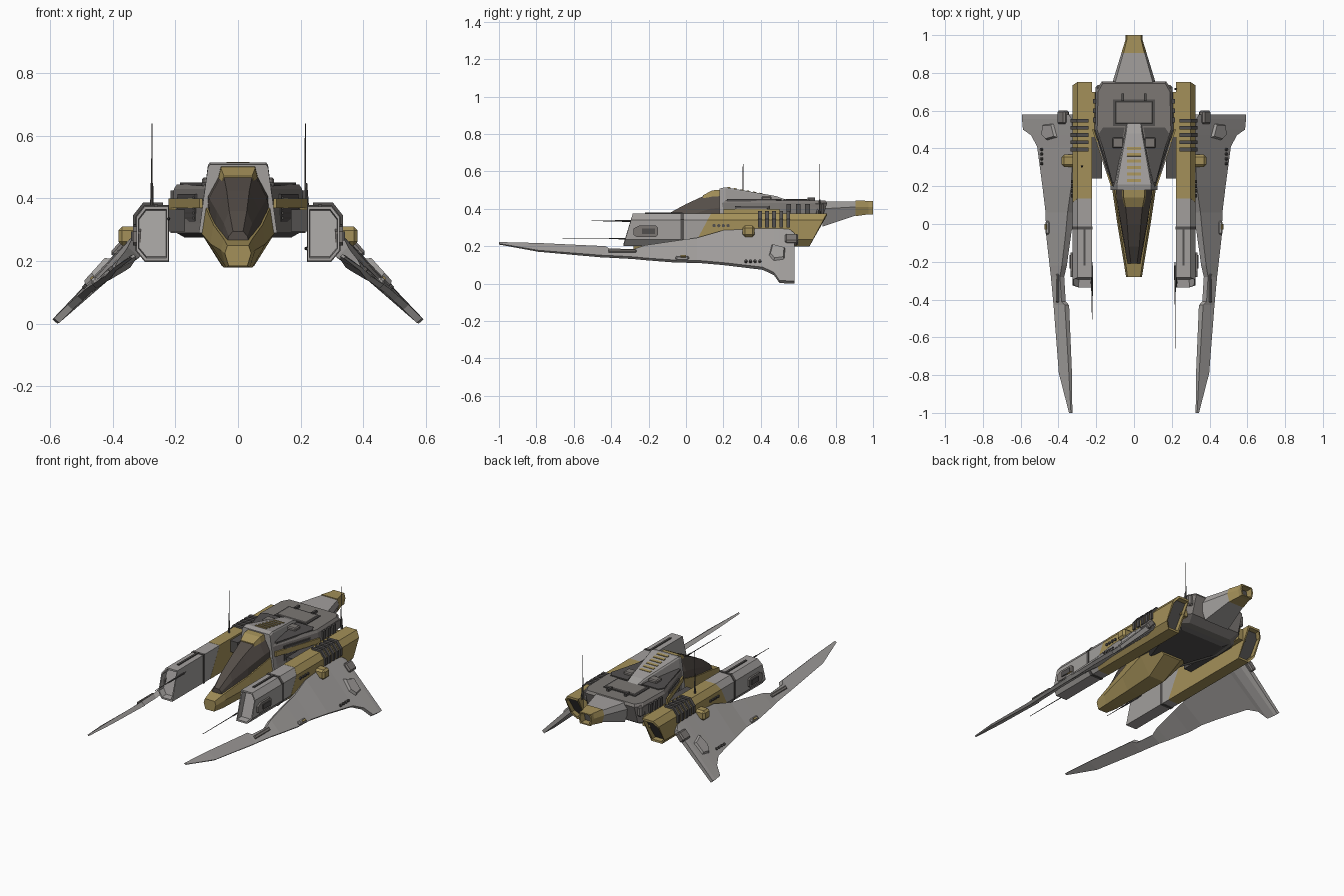
import bpy, bmesh
from math import radians
from mathutils import Matrix, Vector, Euler


def material(name, r, g, b):
    m = bpy.data.materials.new(name)
    m.diffuse_color = (r, g, b, 1)
    return m


GREY = material("hull_grey", .36, .345, .335)
MID = material("mid_grey", .2, .185, .175)
DARK = material("dark_grey", .085, .08, .078)
GLASS = material("canopy_glass", .09, .075, .065)
GOLD = material("gold_paint", .37, .28, .10)


def finish(name, bm, mat, mirror):
    bmesh.ops.recalc_face_normals(bm, faces=bm.faces)
    me = bpy.data.meshes.new(name)
    bm.to_mesh(me)
    bm.free()
    me.materials.append(mat)
    ob = bpy.data.objects.new(name, me)
    bpy.context.collection.objects.link(ob)
    if mirror:
        ob.modifiers.new("mirror", 'MIRROR').use_mirror_merge = False
    return ob


def loft(name, rings, mat, mirror=False):
    """Skin a run of equal-length rings and cap both ends."""
    bm = bmesh.new()
    rows = [[bm.verts.new(p) for p in r] for r in rings]
    n = len(rows[0])
    for a, b in zip(rows, rows[1:]):
        for i in range(n):
            bm.faces.new((a[i], a[(i + 1) % n], b[(i + 1) % n], b[i]))
    bm.faces.new(rows[0])
    bm.faces.new(rows[-1][::-1])
    return finish(name, bm, mat, mirror)


def boxes(name, centres, size, mat, rot=(0, 0, 0), mirror=False, bevel=0):
    bm = bmesh.new()
    turn = Euler([radians(a) for a in rot]).to_matrix().to_4x4()
    for c in centres:
        m = Matrix.Translation(c) @ turn @ Matrix.Diagonal((*size, 1))
        bmesh.ops.create_cube(bm, size=1, matrix=m)
    if bevel:
        bmesh.ops.bevel(bm, geom=bm.edges[:], offset=bevel, segments=1, affect='EDGES')
    return finish(name, bm, mat, mirror)


def rods(name, spans, r1, r2, mat, mirror=False, sides=8):
    bm = bmesh.new()
    for a, b in spans:
        a, b = Vector(a), Vector(b)
        m = Matrix.Translation((a + b) / 2) @ (b - a).to_track_quat('Z', 'Y').to_matrix().to_4x4()
        bmesh.ops.create_cone(bm, cap_ends=True, segments=sides, radius1=r1, radius2=r2,
                              depth=(b - a).length, matrix=m)
    return finish(name, bm, mat, mirror)


def sym(y, pts):
    """Symmetric cross-section at y from right-hand (x, z) points."""
    return [(x, y, z) for x, z in pts] + [(-x, y, z) for x, z in reversed(pts)]


def plan(z, pts):
    """Symmetric plan outline at height z from right-hand (x, y) points."""
    return [(x, y, z) for x, y in pts] + [(-x, y, z) for x, y in reversed(pts)]


# main fuselage
loft("fuselage", [
    plan(.29, [(.11, .18), (.215, .48), (.205, .62), (.15, .67)]),
    plan(.32, [(.11, .18), (.215, .50), (.21, .68), (.17, .72)]),
    plan(.43, [(.105, .19), (.205, .50), (.20, .71), (.17, .755)]),
    plan(.445, [(.10, .20), (.195, .50), (.19, .70), (.165, .745)])], MID)
loft("fuselage_belly", [
    plan(.275, [(.09, .25), (.17, .48), (.15, .60)]),
    plan(.295, [(.10, .22), (.205, .48), (.19, .63)])], DARK)
tri = [(.05, .51), (.165, .51), (.185, .48), (.115, .22), (.10, .22)]
loft("shoulder_plate", [[(x, y, z) for x, y in tri] for z in (.44, .451)], DARK, True)
edge = [(.113, .2), (.212, .5), (.222, .5), (.123, .2)]
loft("shoulder_trim", [[(x, y, z) for x, y in edge] for z in (.37, .40)], GOLD, True)
boxes("nacelle_mount", [(.215, .58, .335)], (.05, .24, .07), GOLD, mirror=True)
boxes("nacelle_strut", [(.2, .42, .33)], (.06, .36, .07), DARK, mirror=True)
boxes("side_grille_panel", [(.160, .355, .37)], (.012, .19, .09), DARK, (0, 0, -17), True)
boxes("side_grille_bars", [(.164, .354, .338 + i * .016) for i in range(5)],
      (.014, .17, .006), MID, (0, 0, -17), True)
boxes("side_rear_ribs", [(.208, y, .375) for y in (.55, .60, .65)], (.016, .025, .10), DARK, mirror=True)

# roof details
boxes("roof_hatch", [(0, .59, .445)], (.2, .12, .016), MID, bevel=.004)
boxes("hatch_frame", [(0, .59, .444)], (.22, .14, .012), DARK)
boxes("roof_handles", [(.06, .67, .45)], (.014, .04, .02), DARK, mirror=True)
boxes("roof_vent", [(.085, .43, .455)], (.06, .055, .025), MID, mirror=True, bevel=.006)
boxes("rear_corner_block", [(.185, .69, .40)], (.035, .09, .07), MID, mirror=True, bevel=.01)

# tail boom with hollow gold end
loft("tail_boom", [sym(.73, [(.105, .44), (.12, .40), (.085, .305)]),
                   sym(.91, [(.055, .44), (.065, .41), (.05, .365)])], GREY)
g0 = [(.055, .445), (.067, .41), (.052, .36)]
g1 = [(.038, .442), (.045, .41), (.036, .37)]
g2 = [(.030, .435), (.036, .41), (.028, .377)]
loft("tail_tip", [sym(.905, g0), sym(.975, g1), sym(1, g1), sym(1, g2), sym(.95, g2)], GOLD)
loft("tail_tip_core", [sym(.94, g2), sym(.957, g2)], DARK)

# cockpit pod
loft("cockpit_hull", [
    sym(-.28, [(.034, .25), (.042, .225), (.030, .185)]),
    sym(-.20, [(.045, .27), (.055, .235), (.038, .18)]),
    sym(.00, [(.078, .315), (.088, .255), (.046, .18)]),
    sym(.20, [(.105, .375), (.118, .29), (.052, .185)]),
    sym(.34, [(.105, .375), (.118, .295), (.06, .265)])], GOLD)
loft("canopy", [
    sym(-.21, [(.016, .295), (.030, .28), (.036, .255)]),
    sym(-.12, [(.028, .36), (.045, .32), (.052, .27)]),
    sym(.00, [(.036, .425), (.068, .36), (.072, .30)]),
    sym(.13, [(.048, .485), (.092, .40), (.09, .34)]),
    sym(.21, [(.052, .495), (.098, .41), (.1, .36)])], GLASS)
loft("canopy_cap", [
    sym(.09, [(.045, .472), (.05, .455)]),
    sym(.14, [(.055, .498), (.062, .465)]),
    sym(.22, [(.055, .505), (.065, .465)])], GOLD)
loft("cockpit_hood", [
    sym(.18, [(.09, .508), (.096, .50), (.125, .29)]),
    sym(.21, [(.09, .515), (.096, .507), (.125, .29)]),
    sym(.48, [(.042, .468), (.047, .46), (.06, .30)]),
    sym(.54, [(.034, .447), (.038, .44), (.045, .30)])], GREY)
boxes("hood_slats", [(0, .23 + i * .034, .511 - i * .0063) for i in range(6)],
      (.075, .016, .01), GOLD, (-10, 0, 0))

# engine nacelles
NAC = [(.222, .375), (.298, .375), (.325, .34), (.325, .235), (.296, .2), (.222, .2)]


def nac(y, slope, s=1.0):
    return [(.272 + (x - .272) * s, y + slope * (z - .2), .2875 + (z - .2875) * s) for x, z in NAC]


loft("nacelle_front", [nac(-.295, .29, .84), nac(-.335, .29, .88), nac(-.335, .29), nac(.04, .54)], GREY, True)
loft("nacelle_rear", [nac(.04, .54, 1.01), nac(.66, .53, 1.01), nac(.66, .53, .86), nac(.61, .53, .8)], GOLD, True)
loft("nacelle_exhaust", [nac(.6, .53, .78), nac(.635, .53, .8)], DARK, True)
loft("nacelle_band", [nac(-.03, 0, 1.04), nac(-.012, 0, 1.04)], DARK, True)
clamp = [(.24, .387), (.303, .387), (.336, .345), (.336, .30), (.315, .30), (.315, .335), (.295, .365), (.24, .365)]
for i in range(5):
    y = .385 + i * .038
    loft(f"nacelle_clamp_{i + 1}", [[(x, yy, z) for x, z in clamp] for yy in (y, y + .02)], DARK, True)
vent = [(-.28, .26), (-.265, .25), (-.16, .25), (-.15, .26), (-.15, .30), (-.16, .31), (-.25, .31), (-.28, .295)]
loft("nacelle_vent", [[(x, y, z) for y, z in vent] for x in (.31, .336)], MID, True)
boxes("vent_louvre", [(.337, -.2, .28)], (.01, .07, .03), DARK, mirror=True)
boxes("nacelle_side_box", [(.345, .335, .28)], (.075, .065, .06), GOLD, mirror=True, bevel=.012)
rods("nacelle_rivets", [((.32, .15 + i * .025, .31), (.333, .15 + i * .025, .31)) for i in range(4)],
     .009, .009, DARK, True)
boxes("nacelle_top_rail", [(.262, -.12, .377)], (.012, .2, .008), DARK, mirror=True)

# swept wings: y, inner (x, z), outer (x, z), inner and outer thickness
WING = [
    (-1.0, .334, .222, .344, .214, .010, .008),
    (-.79, .345, .217, .398, .178, .022, .012),
    (-.43, .366, .200, .426, .150, .030, .018),
    (-.41, .384, .188, .428, .150, .030, .018),
    (-.28, .392, .184, .440, .143, .030, .018),
    (-.22, .382, .205, .447, .137, .035, .018),
    (-.05, .362, .230, .466, .125, .040, .020),
    (.06, .352, .245, .468, .124, .050, .020),
    (.20, .332, .285, .485, .112, .060, .020),
    (.41, .325, .295, .513, .088, .060, .022),
    (.47, .325, .295, .545, .060, .060, .022),
    (.50, .325, .295, .588, .017, .060, .022),
    (.555, .330, .290, .593, .014, .050, .020),
    (.58, .345, .270, .593, .014, .030, .020)]
rings = []
for y, xi, zi, xo, zo, ti, to in WING:
    rings.append([(xi, y, zi), (xo, y, zo), (xo - .75 * to, y, zo - .66 * to), (xi - .75 * ti, y, zi - .66 * ti)])
loft("wing", rings, GREY, True)

# wing details lying on the sloped surface
TILT = (0, 48, 0)
pod = [(-.055, -.03), (.02, -.045), (.06, -.02), (.05, .035), (-.03, .04)]
n, d, c = Vector((.74, 0, .67)), Vector((.67, 0, -.74)), Vector((.445, .49, .165))
loft("wing_pod", [[c + n * h + d * a * s + Vector((0, b * s, 0)) for a, b in pod]
                  for h, s in ((-.01, 1.15), (.016, .85))], GREY, True)
boxes("wing_trailing_fairing", [(.375, .565, .235)], (.06, .07, .04), MID, TILT, True, .008)
boxes("wing_blister", [(.458, -.02, .137)], (.025, .07, .022), GREY, TILT, True, .008)
boxes("wing_blister_light", [(.462, -.015, .142)], (.012, .03, .02), GOLD, TILT, True)
boxes("wing_strip", [(.405, -.34, .174)], (.02, .15, .012), MID, TILT, True, .004)
rods("wing_rivets", [(Vector((.485, .32 + i * .025, .115)) - n * .01, Vector((.485, .32 + i * .025, .115)) + n * .012)
                     for i in range(4)], .008, .008, DARK, True)

# antennas, different on each side
rods("mast_antennas", [((-.275, .305, .37), (-.275, .305, .64)), ((.215, .715, .37), (.215, .715, .64))],
     .003, .0015, DARK)
rods("mast_bases", [((-.275, .305, .37), (-.275, .305, .45)), ((.222, .715, .36), (.217, .715, .45))], .006, .004, DARK)
rods("forward_antennas", [((-.222, -.2, .335), (-.222, -.505, .335)), ((.218, -.2, .24), (.218, -.66, .24))],
     .003, .0015, DARK)
rods("forward_antenna_bases", [((-.222, -.22, .335), (-.222, -.38, .335)), ((.218, -.22, .24), (.218, -.36, .24))],
     .006, .004, DARK)
